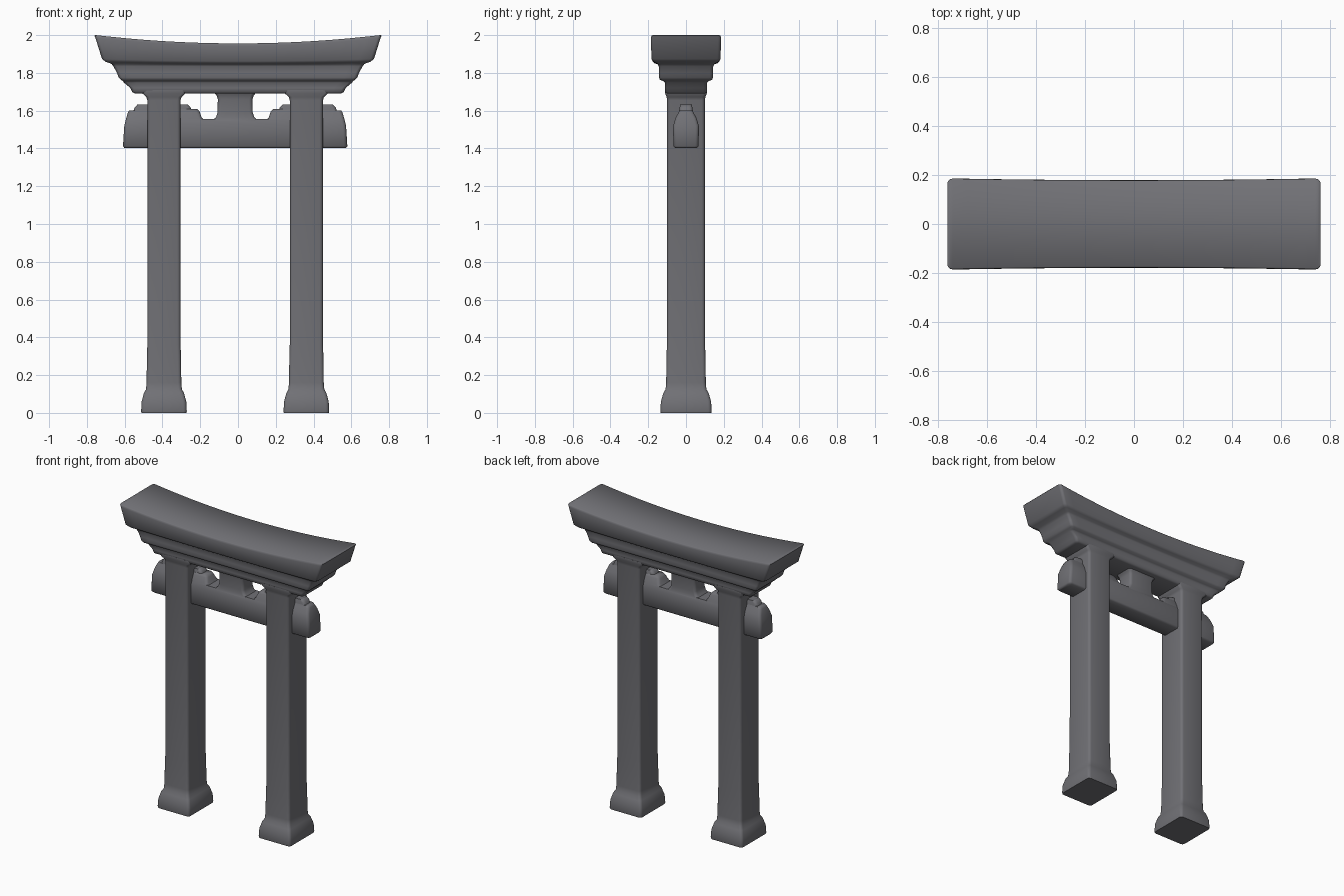
import bpy, bmesh, math

if "Cube" in bpy.data.objects:
    bpy.data.objects.remove(bpy.data.objects["Cube"])

CX = -0.015  # the legs and tie beam sit slightly left of centre

stone = bpy.data.materials.new("dark_grey")
stone.diffuse_color = (0.165, 0.165, 0.18, 1)
stone.use_nodes = True
stone.node_tree.nodes["Principled BSDF"].inputs["Base Color"].default_value = stone.diffuse_color


def loft(name, rings, r=0.018, nx=1, flare=0.0):
    """Stack rounded rectangles (x0, x1, half_y, z, sag), bottom to top."""
    bm = bmesh.new()
    loops = []
    for x0, x1, hy, z, sag in rings:
        half = []
        for k in range(4):  # right corner
            a = math.pi / 2 * k / 3
            half.append((x1 - r + r * math.cos(a), hy - r + r * math.sin(a)))
        for k in range(1, nx):  # long side
            half.append((x1 - r + (x0 - x1 + 2 * r) * k / nx, hy))
        for k in range(4):  # left corner
            a = math.pi / 2 * (1 + k / 3)
            half.append((x0 + r + r * math.cos(a), hy - r + r * math.sin(a)))
        pts = half + [(x, -y) for x, y in reversed(half)]
        loop = []
        for x, y in pts:
            t = (x / 0.76) ** 2
            loop.append(bm.verts.new((x, y * (1 - flare * (1 - t)), z + sag * t)))
        loops.append(loop)
    n = len(loops[0])
    for a, b in zip(loops, loops[1:]):
        for i in range(n):
            j = (i + 1) % n
            bm.faces.new((a[i], a[j], b[j], b[i]))
    for loop in (loops[0], loops[-1]):  # end caps as strips
        for i in range(n // 2 - 1):
            bm.faces.new((loop[i], loop[i + 1], loop[n - 2 - i], loop[n - 1 - i]))
    bmesh.ops.recalc_face_normals(bm, faces=bm.faces)
    me = bpy.data.meshes.new(name)
    bm.to_mesh(me)
    bm.free()
    me.materials.append(stone)
    ob = bpy.data.objects.new(name, me)
    bpy.context.collection.objects.link(ob)
    bpy.ops.object.select_all(action='DESELECT')
    ob.select_set(True)
    bpy.context.view_layer.objects.active = ob
    bpy.ops.object.shade_smooth_by_angle(angle=math.radians(60))
    return ob


def span(side, inner, outer):
    """x range of a part beside the legs, mirrored about the leg centre."""
    return tuple(sorted((CX + side * inner, CX + side * outer)))


# curved roof beam with its two stepped courses
roof = [(.545, .098, 1.690, 0), (.560, .112, 1.698, 0), (.570, .114, 1.720, 0),
        (.603, .114, 1.748, 0), (.610, .122, 1.757, 0), (.620, .140, 1.763, 0),
        (.632, .145, 1.775, 0), (.640, .145, 1.800, 0), (.660, .146, 1.835, 0),
        (.670, .152, 1.844, .005), (.700, .172, 1.850, .010),
        (.720, .184, 1.862, .013), (.755, .186, 1.942, .045),
        (.760, .184, 1.952, .045), (.757, .180, 1.956, .045)]
loft("roof_beam", [(-hx, hx, hy, z, s) for hx, hy, z, s in roof], nx=24, flare=0.04)

# legs with flared feet and tops
leg = [(.119, .134, 0), (.121, .136, .008), (.118, .133, .06), (.106, .120, .105),
       (.095, .108, .125), (.092, .105, .16), (.090, .103, .30), (.088, .101, .36),
       (.088, .100, 1.655), (.093, .103, 1.672), (.115, .110, 1.692), (.115, .110, 1.71)]
for side, label in ((-1, "left"), (1, "right")):
    c = CX + side * 0.377
    loft(label + "_leg", [(c - hx, c + hx, hy, z, 0) for hx, hy, z in leg])

    # outer end of the tie beam, narrowing upwards
    end = [(.586, .058, 1.402), (.594, .067, 1.412), (.587, .068, 1.52),
           (.577, .056, 1.56), (.568, .040, 1.59), (.560, .035, 1.602)]
    loft(label + "_beam_end", [(*span(side, .35, o), hy, z, 0) for o, hy, z in end])

    # stepped wedge driven through the leg
    wedge = [(.225, .545, 1.58), (.235, .533, 1.615), (.250, .518, 1.632)]
    loft(label + "_wedge_top", [(*span(side, i, o), .037 - .003 * k, z, 0)
                                for k, (i, o, z) in enumerate(wedge)])
    inner = [(.155, .062, 1.54), (.178, .056, 1.565), (.188, .042, 1.595), (.20, .036, 1.608)]
    loft(label + "_wedge_inner", [(*span(side, i, .35), hy, z, 0) for i, hy, z in inner])

# tie beam between the legs
loft("tie_beam", [(-.40, .37, hy, z, 0) for hy, z in
                  ((.058, 1.402), (.067, 1.412), (.068, 1.53), (.058, 1.555))])

# short centre post between tie beam and roof
post = [(.125, .062, 1.545), (.102, .058, 1.565), (.093, .058, 1.59), (.092, .058, 1.66),
        (.098, .062, 1.68), (.115, .070, 1.70)]
loft("centre_post", [(CX - hx, CX + hx, hy, z, 0) for hx, hy, z in post])
